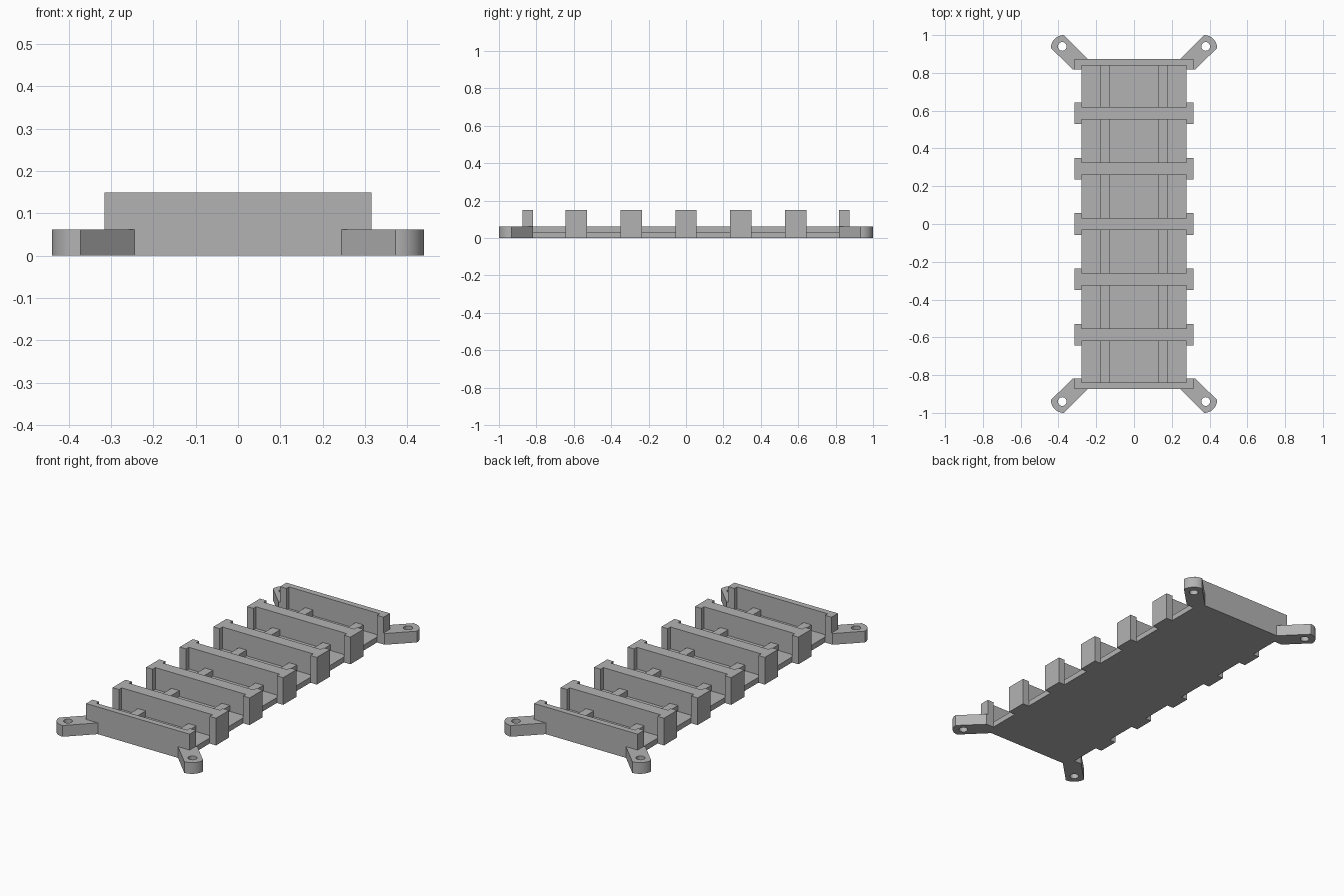
import bpy, bmesh, math

cube = bpy.data.objects.get("Cube")
if cube:
    bpy.data.objects.remove(cube, do_unlink=True)

# Main dimensions
INNER_X, OUTER_X = 0.277, 0.316      # floor half width, post half width
CORE, POST = 0.033, 0.057            # half thickness of divider and its posts
END_Y, END_IN, END_POST = 0.873, 0.84, 0.817
FLOOR_Z, RAIL_Z, WALL_Z = 0.03, 0.062, 0.15
DIVIDERS = [i * 0.293 for i in range(-2, 3)]

grey = bpy.data.materials.new("plain grey")
grey.use_nodes = True
GREY = (0.45, 0.45, 0.45, 1)
grey.diffuse_color = GREY
grey.node_tree.nodes["Principled BSDF"].inputs["Base Color"].default_value = GREY


def prism(name, outlines, z0, z1, smooth=False):
    """Extrude flat outlines upward; a second outline becomes a hole."""
    curve = bpy.data.curves.new(name, "CURVE")
    curve.dimensions = "2D"
    curve.fill_mode = "BOTH"
    curve.extrude = (z1 - z0) / 2
    for pts in outlines:
        s = curve.splines.new("POLY")
        s.points.add(len(pts) - 1)
        for p, (x, y) in zip(s.points, pts):
            p.co = (x, y, 0, 1)
        s.use_cyclic_u = True
    temp = bpy.data.objects.new(name, curve)
    bpy.context.collection.objects.link(temp)
    bpy.context.view_layer.update()
    deps = bpy.context.evaluated_depsgraph_get()
    mesh = bpy.data.meshes.new_from_object(temp.evaluated_get(deps))
    bpy.data.objects.remove(temp, do_unlink=True)
    bm = bmesh.new()
    bm.from_mesh(mesh)
    bmesh.ops.translate(bm, verts=bm.verts, vec=(0, 0, (z0 + z1) / 2))
    bmesh.ops.remove_doubles(bm, verts=bm.verts, dist=1e-5)
    bmesh.ops.recalc_face_normals(bm, faces=bm.faces)
    for f in bm.faces:
        f.smooth = False
    bm.to_mesh(mesh)
    bm.free()
    mesh.materials.clear()
    mesh.materials.append(grey)
    ob = bpy.data.objects.new(name, mesh)
    bpy.context.collection.objects.link(ob)
    if smooth:
        bpy.ops.object.select_all(action="DESELECT")
        ob.select_set(True)
        bpy.context.view_layer.objects.active = ob
        bpy.ops.object.shade_smooth_by_angle(angle=math.radians(30))
    return ob


def rect(x0, x1, y0, y1):
    return [(x0, y0), (x1, y0), (x1, y1), (x0, y1)]


def arc(cx, cy, r, start, end, n):
    step = math.radians(end - start) / n
    return [(cx + r * math.cos(math.radians(start) + i * step),
             cy + r * math.sin(math.radians(start) + i * step)) for i in range(n + 1)]


# Dividers with wider posts at both ends
for i, y in enumerate(DIVIDERS):
    half = [(INNER_X, -CORE), (INNER_X, -POST), (OUTER_X, -POST),
            (OUTER_X, POST), (INNER_X, POST), (INNER_X, CORE)]
    outline = half + [(-a, -b) for a, b in half]
    prism(f"divider_{i + 1}", [[(a, b + y) for a, b in outline]], 0, WALL_Z)

# End walls with posts turned inward
for name, s in (("front", -1), ("back", 1)):
    half = [(INNER_X, END_IN), (INNER_X, END_POST), (OUTER_X, END_POST), (OUTER_X, END_Y)]
    outline = half + [(-a, b) for a, b in reversed(half)]
    prism(f"{name}_wall", [[(a, b * s) for a, b in outline]], 0, WALL_Z)

# Floor panels and rails between the walls
starts = [-END_IN] + [y + CORE for y in DIVIDERS]
ends = [y - CORE for y in DIVIDERS] + [END_IN]
for i, (y0, y1) in enumerate(zip(starts, ends)):
    prism(f"floor_{i + 1}", [rect(-INNER_X, INNER_X, y0, y1)], 0, FLOOR_Z)
    for side, x0, x1 in (("right", -0.178, -0.13), ("left", 0.13, 0.178)):
        prism(f"{side}_rail_{i + 1}", [rect(x0, x1, y0, y1)], FLOOR_Z, RAIL_Z)

# Diagonal mounting lugs with a round end and a screw hole
lug = ([(OUTER_X, END_Y), (OUTER_X, END_POST), (0.324, END_POST)]
       + arc(0.372, 0.932, 0.068, 0, 90, 16) + [(0.245, END_Y)])
hole = arc(0.38, 0.94, 0.023, 0, 345, 23)
for sx, side in ((-1, "right"), (1, "left")):
    for sy, end in ((-1, "front"), (1, "back")):
        prism(f"{end}_{side}_lug", [[(x * sx, y * sy) for x, y in o] for o in (lug, hole)],
              0, RAIL_Z, smooth=True)
